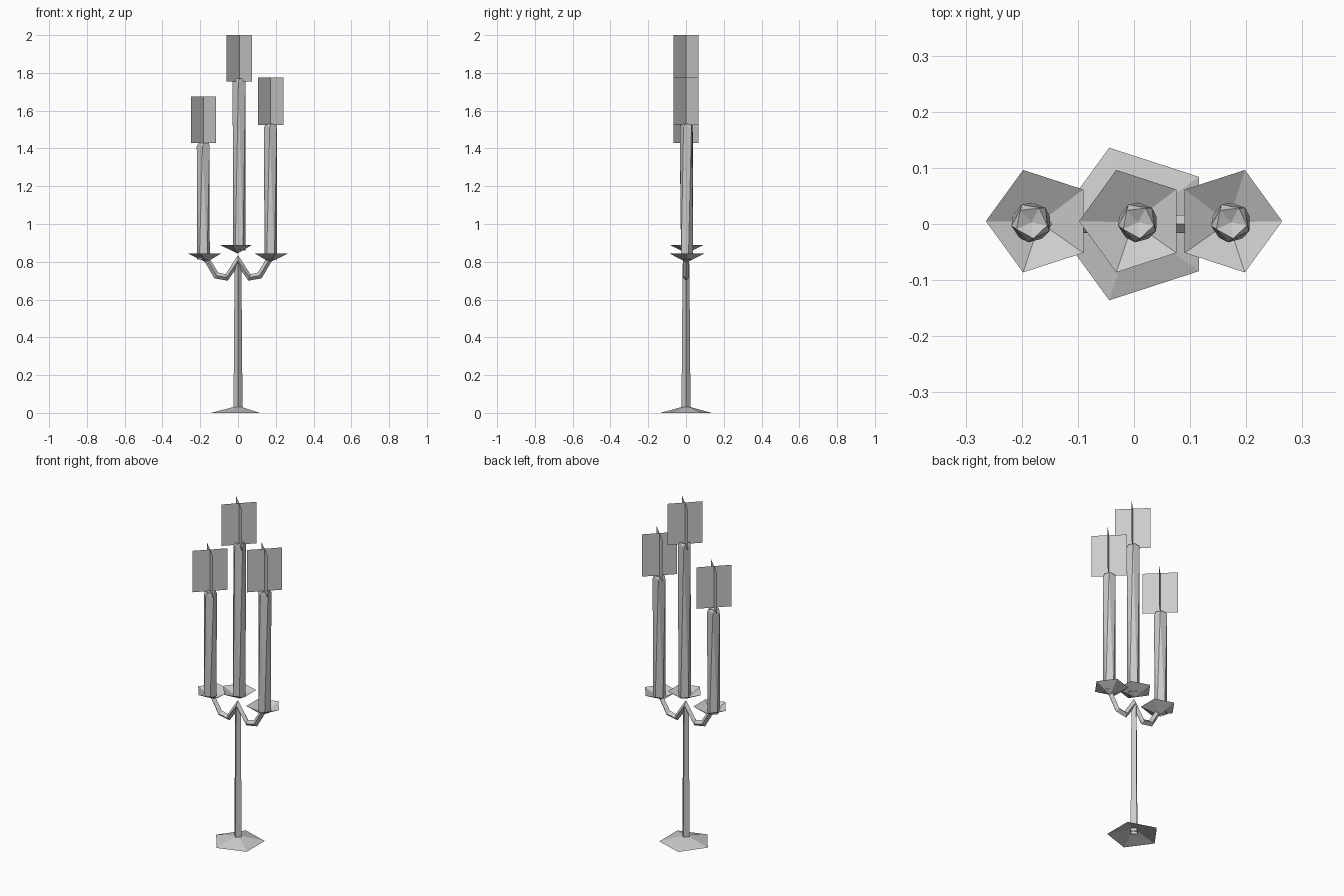
import bpy
import bmesh
from math import cos, sin, pi, radians
from mathutils import Vector

cube = bpy.data.objects.get("Cube")
if cube:
    bpy.data.objects.remove(cube, do_unlink=True)

GREY = (0.6, 0.6, 0.6, 1)
grey = bpy.data.materials.new("plain grey")
grey.use_nodes = True
grey.diffuse_color = GREY
grey.node_tree.nodes["Principled BSDF"].inputs["Base Color"].default_value = GREY


def ring(x, y, z, radius, sides, turn=0):
    """Regular horizontal polygon, turned by an angle in degrees."""
    angles = [radians(turn) + 2 * pi * i / sides for i in range(sides)]
    return [Vector((x + radius * cos(a), y + radius * sin(a), z)) for a in angles]


def loft(name, rings, tip=None, triangles=False):
    """Skin consecutive rings; optionally close the last one to a tip point."""
    bm = bmesh.new()
    rows = [[bm.verts.new(p) for p in r] for r in rings]
    n = len(rows[0])
    for low, high in zip(rows, rows[1:]):
        for i in range(n):
            j = (i + 1) % n
            if triangles:
                bm.faces.new((low[i], low[j], high[i]))
                bm.faces.new((low[j], high[j], high[i]))
            else:
                bm.faces.new((low[i], low[j], high[j], high[i]))
    if tip is not None:
        end = bm.verts.new(tip)
        for i in range(n):
            bm.faces.new((rows[-1][i], rows[-1][(i + 1) % n], end))
    return finish(name, bm)


def finish(name, bm):
    bmesh.ops.recalc_face_normals(bm, faces=bm.faces[:])
    mesh = bpy.data.meshes.new(name)
    bm.to_mesh(mesh)
    bm.free()
    mesh.materials.append(grey)
    obj = bpy.data.objects.new(name, mesh)
    bpy.context.collection.objects.link(obj)
    return obj


def flame(name, x, bottom, top):
    """Two crossed upright cards on the diagonals."""
    bm = bmesh.new()
    h = 0.067
    for s in (1, -1):
        corners = ((-h, -h * s, bottom), (h, h * s, bottom), (h, h * s, top), (-h, -h * s, top))
        bm.faces.new([bm.verts.new((x + px, py, pz)) for px, py, pz in corners])
    finish(name, bm)


# Foot and stem
loft("foot", [ring(0, 0, 0, 0.143, 5, 180), ring(0, 0, 0.032, 0.02, 5, 180)])
loft("stem", [ring(0, 0, 0.015, 0.024, 4), ring(0, 0, 0.79, 0.018, 4)])

# Arms: upper and lower outline points from the centre outwards, mirrored
outline = [((0, 0.835), (0, 0.777)), ((0.066, 0.734), (0.055, 0.7)),
           ((0.105, 0.743), (0.125, 0.712)), ((0.147, 0.812), (0.178, 0.803))]
stations = []
for (ux, uz), (lx, lz) in outline:
    up, low = Vector((ux, 0, uz)), Vector((lx, 0, lz))
    side = Vector((0, 0.016, 0))
    stations.append([up, (up + low) / 2 + side, low, (up + low) / 2 - side])
arms = loft("arms", stations)
arms.modifiers.new("both sides", "MIRROR").use_axis[0] = True

# Drip dishes, candles and flames: name, dish x, candle x, rim z, candle top, flame bottom, flame top, dish turn
holders = [("left", 0.168, 0.173, 0.843, 1.53, 1.525, 1.775, 0),
           ("centre", -0.002, 0.007, 0.89, 1.77, 1.755, 2.0, 180),
           ("right", -0.168, -0.183, 0.843, 1.428, 1.43, 1.675, 180)]
for side, dish_x, x, rim, top, glow, peak, turn in holders:
    loft(side + "_dish", [ring(dish_x, 0.005, rim, 0.096, 5, turn)],
         tip=(dish_x, 0.003, rim - 0.046))
    y = 0.003
    loft(side + "_candle",
         [ring(x, y, rim - 0.03, 0.035, 5, 160), ring(x, y, top - 0.018, 0.036, 5, 190),
          ring(x, y, top, 0.029, 5, 205)],
         tip=(x, y, top - 0.012), triangles=True)
    flame(side + "_flame", x, glow, peak)
